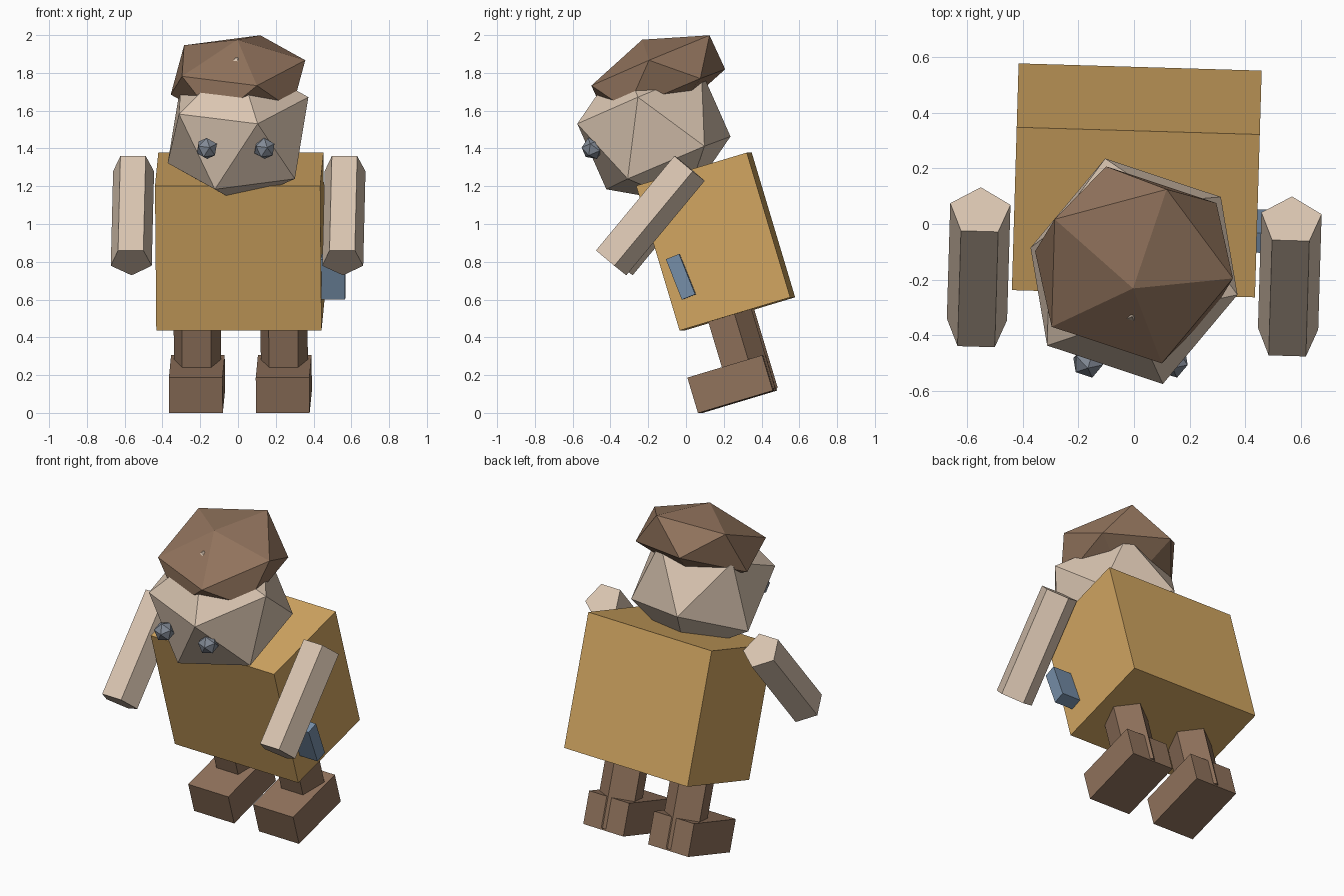
import bpy, bmesh, math
from mathutils import Matrix, Vector

old = bpy.data.objects.get("Cube")
if old:
    bpy.data.objects.remove(old, do_unlink=True)


def material(name, colour):
    mat = bpy.data.materials.new(name)
    mat.use_nodes = True
    rgba = (*colour, 1.0)
    mat.diffuse_color = rgba
    mat.node_tree.nodes["Principled BSDF"].inputs["Base Color"].default_value = rgba
    return mat


GOLD = material("golden cloth", (0.64, 0.38, 0.12))
BROWN = material("brown leather", (0.28, 0.17, 0.107))
SKIN = material("pale skin", (0.70, 0.56, 0.44))
BLUE = material("blue pouch", (0.18, 0.27, 0.39))
GREY = material("grey eye", (0.22, 0.25, 0.30))


def rot(axis, degrees):
    return Matrix.Rotation(math.radians(degrees), 4, axis)


# Frame of the leaning figure, centred on the torso
LEAN = Matrix.Translation((0.01, 0.157, 0.907)) @ rot('Z', -1.7) @ rot('X', 16.7)


def finish(name, bm, mat, matrix):
    bmesh.ops.recalc_face_normals(bm, faces=bm.faces)
    mesh = bpy.data.meshes.new(name)
    bm.to_mesh(mesh)
    bm.free()
    mesh.materials.append(mat)
    obj = bpy.data.objects.new(name, mesh)
    obj.matrix_world = matrix
    bpy.context.collection.objects.link(obj)
    return obj


def box(name, centre, size, mat, tilt=0):
    bm = bmesh.new()
    bmesh.ops.create_cube(bm, size=1)
    bmesh.ops.scale(bm, vec=size, verts=bm.verts)
    finish(name, bm, mat, LEAN @ Matrix.Translation(centre) @ rot('X', tilt))


def prism(name, centre, radius, length, mat, tilt=0):
    """Five-sided limb with one ridge facing backward."""
    bm = bmesh.new()
    ring = []
    for i in range(5):
        a = math.pi / 2 + i * math.tau / 5
        ring.append(bm.verts.new((radius * math.cos(a), radius * math.sin(a), -length / 2)))
    base = bm.faces.new(ring)
    geom = bmesh.ops.extrude_face_region(bm, geom=[base], use_keep_orig=True)["geom"]
    top = [g for g in geom if isinstance(g, bmesh.types.BMVert)]
    bmesh.ops.translate(bm, vec=(0, 0, length), verts=top)
    finish(name, bm, mat, LEAN @ Matrix.Translation(centre) @ rot('X', tilt))


# Shared orientation of the faceted head and cap
pole = Vector((-0.016, -0.391, 0.92)).normalized()
brow = Vector((0.105, -0.41, 0.033))
side = (brow - brow.dot(pole) * pole).normalized()
FACING = Matrix((side, pole.cross(side), pole)).transposed().to_4x4()


def gem(name, centre, size, mat):
    bm = bmesh.new()
    bmesh.ops.create_icosphere(bm, subdivisions=1, radius=1)
    bmesh.ops.scale(bm, vec=size, verts=bm.verts)
    finish(name, bm, mat, Matrix.Translation(centre) @ FACING)


# Torso and hip pouch
box("torso", (0, 0, 0), (0.875, 0.612, 0.80), GOLD)
box("hip_pouch", (0.495, -0.216, -0.13), (0.135, 0.076, 0.23), BLUE, 5)

# Limbs
for label, s in (("left", 1), ("right", -1)):
    prism(label + "_arm", (s * 0.56, -0.281, 0.235), 0.114, 0.65, SKIN, -56.4)
    prism(label + "_leg", (s * 0.23, -0.045, -0.58), 0.131, 0.51, BROWN)
    box(label + "_foot", (s * 0.23, -0.133, -0.748), (0.284, 0.414, 0.196), BROWN)

# Head, cap and eyes
gem("head", (0, -0.17, 1.497), (0.42, 0.42, 0.42), SKIN)
gem("cap", (0, -0.147, 1.776), (0.40, 0.40, 0.217), BROWN)
for label, x in (("left", 0.14), ("right", -0.165)):
    gem(label + "_eye", (x, -0.495, 1.40), (0.06, 0.06, 0.06), GREY)
